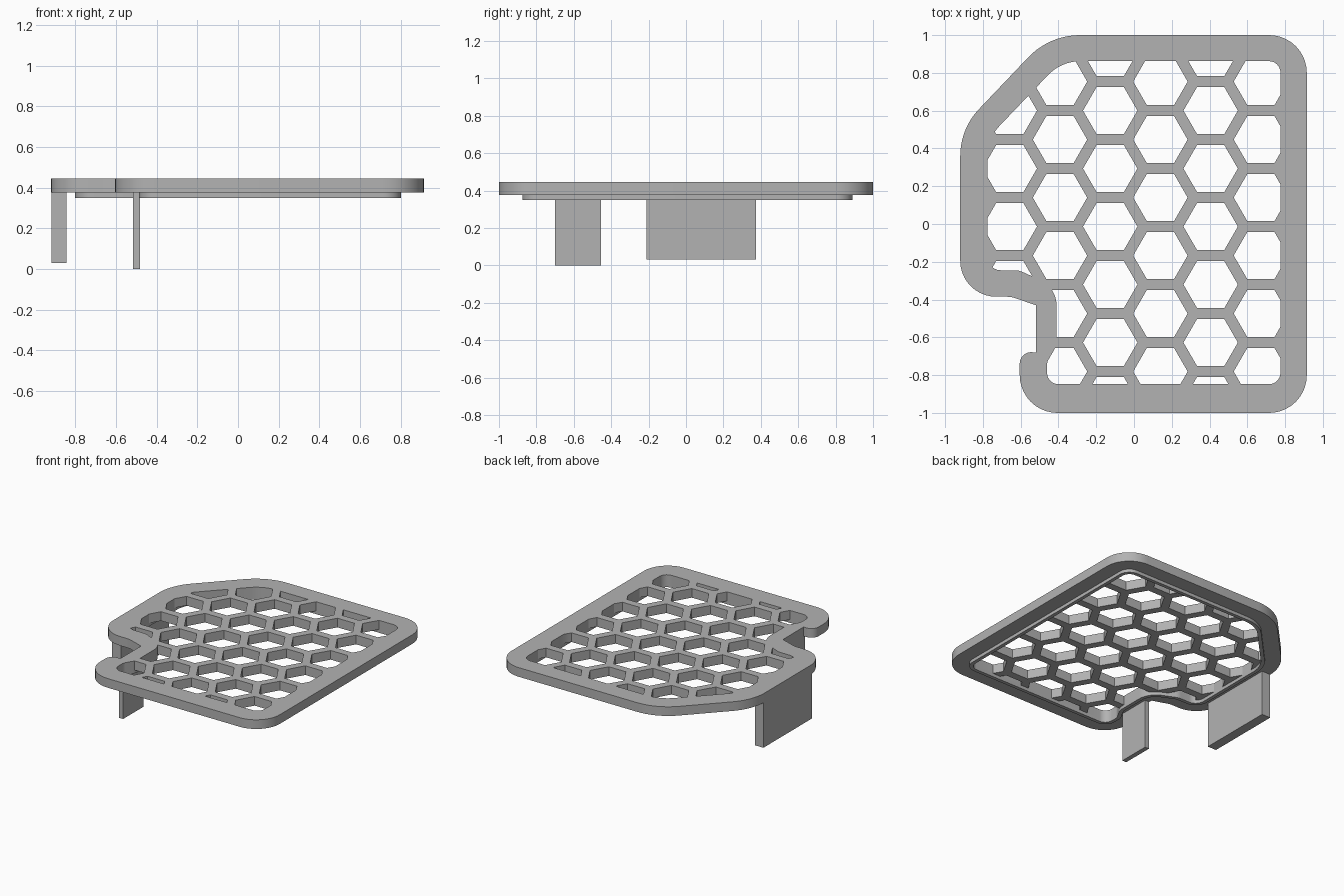
import bpy, bmesh, math
from mathutils import Vector

cube = bpy.data.objects.get("Cube")
if cube:
    bpy.data.objects.remove(cube, do_unlink=True)

GREY = (0.45, 0.45, 0.45, 1)
mat = bpy.data.materials.new("plain grey")
mat.use_nodes = True
mat.diffuse_color = GREY
mat.node_tree.nodes["Principled BSDF"].inputs["Base Color"].default_value = GREY

TOP, UNDER, LIP = 0.445, 0.375, 0.35


def rounded(corners, steps=10):
    """Polygon from (x, y, radius) corners, each replaced by a fillet arc."""
    out = []
    for i, (x, y, r) in enumerate(corners):
        p = Vector((x, y))
        a = (Vector(corners[i - 1][:2]) - p).normalized()
        b = (Vector(corners[(i + 1) % len(corners)][:2]) - p).normalized()
        if r == 0:
            out.append(p)
            continue
        half = a.angle(b) / 2
        centre = p + (a + b).normalized() * r / math.sin(half)
        start = p + a * r / math.tan(half) - centre
        end = p + b * r / math.tan(half) - centre
        sweep = math.pi - 2 * half
        for k in range(steps + 1):
            t = k / steps
            out.append(centre + (start * math.sin((1 - t) * sweep)
                                 + end * math.sin(t * sweep)) / math.sin(sweep))
    return out


def offset(loop, d):
    """Grow a counter-clockwise loop outward by d."""
    out = []
    for i, p in enumerate(loop):
        e1 = (p - loop[i - 1]).normalized()
        e2 = (loop[(i + 1) % len(loop)] - p).normalized()
        n = (Vector((e1.y, -e1.x)) + Vector((e2.y, -e2.x))).normalized()
        out.append(p + n * d)
    return out


def finish(name, bm):
    bmesh.ops.recalc_face_normals(bm, faces=bm.faces)
    mesh = bpy.data.meshes.new(name)
    bm.to_mesh(mesh)
    bm.free()
    mesh.materials.append(mat)
    ob = bpy.data.objects.new(name, mesh)
    bpy.context.collection.objects.link(ob)
    return ob


def prisms(name, loops, z0, z1):
    """Straight extrusion of one or more closed loops."""
    bm = bmesh.new()
    for loop in loops:
        face = bm.faces.new([bm.verts.new((p.x, p.y, z0)) for p in loop])
        new = bmesh.ops.extrude_face_region(bm, geom=[face], use_keep_orig=True)["geom"]
        verts = [g for g in new if isinstance(g, bmesh.types.BMVert)]
        bmesh.ops.translate(bm, vec=(0, 0, z1 - z0), verts=verts)
    return finish(name, bm)


def ring(name, outer, inner, z0, z1):
    """Closed band between two loops with matching points."""
    bm = bmesh.new()
    rows = [[bm.verts.new((p.x, p.y, z)) for p in loop]
            for loop, z in ((outer, z0), (outer, z1), (inner, z1), (inner, z0))]
    n = len(outer)
    for j in range(4):
        a, b = rows[j], rows[(j + 1) % 4]
        for i in range(n):
            k = (i + 1) % n
            bm.faces.new((a[i], a[k], b[k], b[i]))
    return finish(name, bm)


def boolean(ob, cutter, operation):
    """Apply a boolean and drop the cutter."""
    cutter.hide_render = True
    mod = ob.modifiers.new("cut", 'BOOLEAN')
    mod.operation, mod.object, mod.solver = operation, cutter, 'EXACT'
    deps = bpy.context.evaluated_depsgraph_get()
    mesh = bpy.data.meshes.new_from_object(ob.evaluated_get(deps))
    ob.modifiers.clear()
    ob.data = mesh
    bpy.data.objects.remove(cutter, do_unlink=True)


# Outlines: plate edge and the window that holds the honeycomb
edge = rounded([
    (0.915, -1, 0.2), (0.915, 1, 0.2), (-0.448, 1, 0.38), (-0.92, 0.504, 0.36),
    (-0.92, -0.385, 0.19), (-0.65, -0.385, 0.15), (-0.52, -0.43, 0),
    (-0.52, -0.68, 0), (-0.605, -0.675, 0.06), (-0.605, -1, 0.2)])
window = rounded([
    (0.775, -0.848, 0.06), (0.775, 0.862, 0.06), (-0.385, 0.862, 0.24),
    (-0.775, 0.453, 0.22), (-0.775, -0.245, 0.07), (-0.61, -0.245, 0.1),
    (-0.41, -0.335, 0.15), (-0.41, -0.645, 0.1), (-0.46, -0.73, 0.06),
    (-0.46, -0.848, 0.06)])
# Both run counter-clockwise from the front corner

# Honeycomb holes, trimmed to the window
PITCH, RADIUS = 0.307, 0.144
hexes = []
for col in range(-4, 4):
    for row in range(-5, 5):
        cx = 0.14 + col * PITCH * math.sqrt(3) / 2
        cy = 0.447 + (row + (col % 2) / 2) * PITCH
        hexes.append([Vector((cx + RADIUS * math.cos(k * math.pi / 3),
                              cy + RADIUS * math.sin(k * math.pi / 3)))
                      for k in range(6)])
holes = prisms("hole_cutter", hexes, 0.3, 0.5)
boolean(holes, prisms("window_cutter", [window], 0.2, 0.6), 'INTERSECT')

# Plate with its honeycomb
plate = prisms("honeycomb_plate", [edge], UNDER, TOP)
boolean(plate, holes, 'DIFFERENCE')

# Locating lip below the plate
lip = ring("underside_lip", offset(window, 0.027), window, LIP, UNDER + 0.002)


# Two hanging tabs on the right side
def tab(name, x0, x1, y0, y1, z0):
    corners = [Vector(c) for c in ((x0, y0), (x1, y0), (x1, y1), (x0, y1))]
    return prisms(name, [corners], z0, UNDER + 0.005)


wide_tab = tab("wide_tab", -0.918, -0.845, -0.21, 0.375, 0.03)
narrow_tab = tab("narrow_tab", -0.517, -0.482, -0.7, -0.455, 0)

# Smooth the rounded corners only
bpy.ops.object.select_all(action='DESELECT')
for ob in (plate, lip):
    ob.select_set(True)
bpy.context.view_layer.objects.active = plate
bpy.ops.object.shade_smooth_by_angle(angle=math.radians(30))
